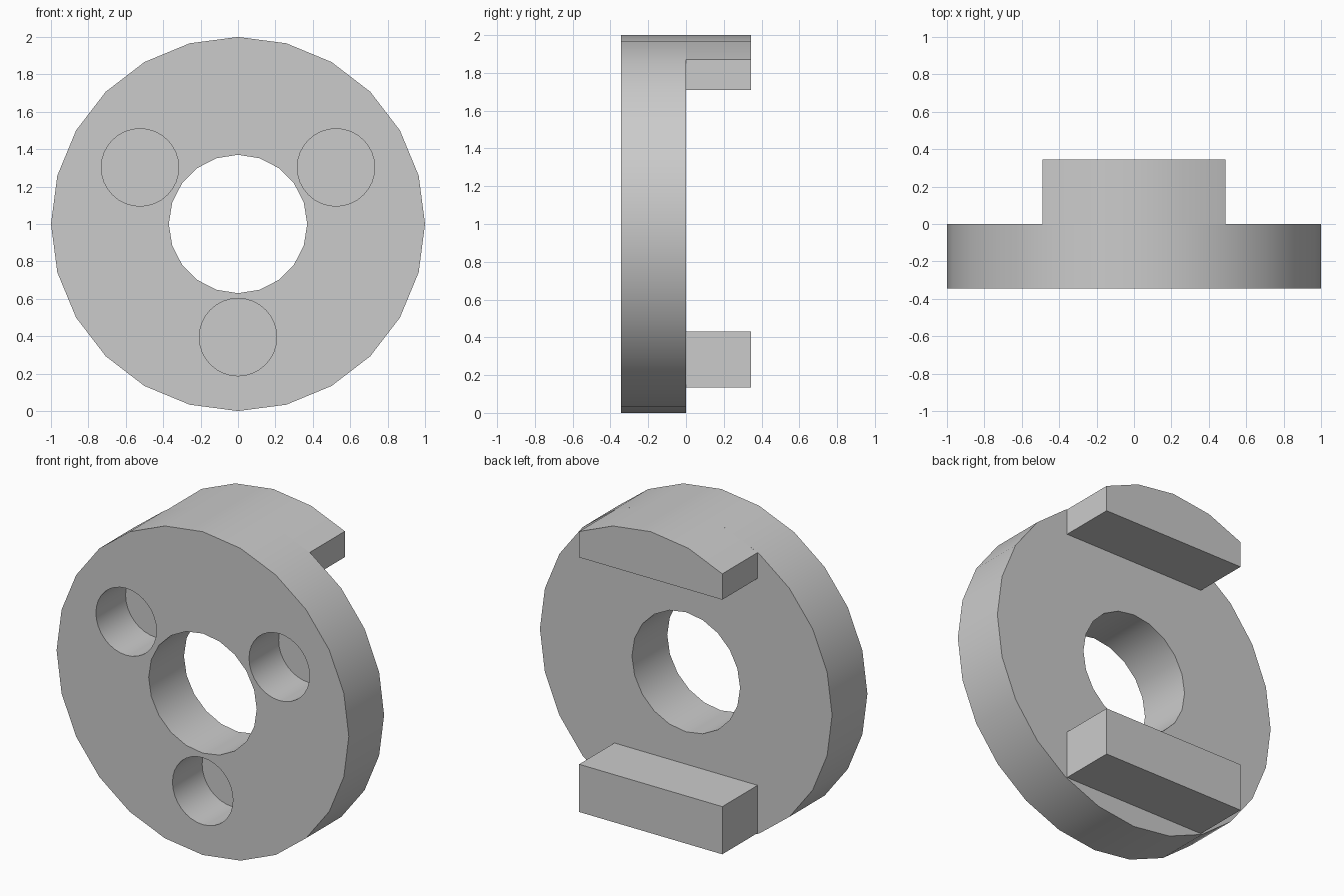
import bpy
import bmesh
from math import sin, cos, pi, radians

cube = bpy.data.objects.get("Cube")
if cube:
    bpy.data.objects.remove(cube, do_unlink=True)

DEPTH = 0.345      # thickness of the disc, and reach of the tabs
TAB_HALF = 0.49    # half width of the tabs
POCKET_DEPTH = 0.29

grey = bpy.data.materials.new("plain grey")
grey.use_nodes = True
grey.diffuse_color = (0.6, 0.6, 0.6, 1)
grey.node_tree.nodes["Principled BSDF"].inputs["Base Color"].default_value = (0.6, 0.6, 0.6, 1)


def ring(radius, sides, x=0, z=1):
    return [(x + radius * cos(2 * pi * i / sides), z + radius * sin(2 * pi * i / sides))
            for i in range(sides)]


def prism(name, outline, y0, y1):
    """Extrude an x-z outline from y0 to y1."""
    bm = bmesh.new()
    face = bm.faces.new([bm.verts.new((x, y0, z)) for x, z in outline])
    new = bmesh.ops.extrude_face_region(bm, geom=[face])["geom"]
    verts = [v for v in new if isinstance(v, bmesh.types.BMVert)]
    bmesh.ops.translate(bm, verts=verts, vec=(0, y1 - y0, 0))
    bmesh.ops.recalc_face_normals(bm, faces=bm.faces)
    mesh = bpy.data.meshes.new(name)
    bm.to_mesh(mesh)
    bm.free()
    obj = bpy.data.objects.new(name, mesh)
    bpy.context.collection.objects.link(obj)
    mesh.materials.append(grey)
    return obj


def cut(target, cutter):
    mod = target.modifiers.new(cutter.name, "BOOLEAN")
    mod.operation = "DIFFERENCE"
    mod.solver = "EXACT"
    mod.object = cutter
    bpy.context.view_layer.objects.active = target
    bpy.ops.object.modifier_apply(modifier=mod.name)
    bpy.data.objects.remove(cutter, do_unlink=True)


# Disc with a through bore and three blind pockets on the front
disc = prism("disc", ring(1, 24), -DEPTH, 0)
cut(disc, prism("bore_cutter", ring(0.37, 20), -1, 1))
for angle in (30, 150, 270):
    a = radians(angle)
    outline = ring(0.207, 32, 0.605 * cos(a), 1 + 0.605 * sin(a))
    cut(disc, prism("pocket_cutter", outline, -1, POCKET_DEPTH - DEPTH))

# Upper tab: its top continues the rim of the disc
rim = [p for p in ring(1, 24) if p[1] > 1.9]
upper_tab = prism("upper_tab", [(TAB_HALF, 1.71), (TAB_HALF, 1.87)] + rim
                  + [(-TAB_HALF, 1.87), (-TAB_HALF, 1.71)], 0, DEPTH)

# Lower tab: a plain bar
lower_tab = prism("lower_tab", [(-TAB_HALF, 0.135), (TAB_HALF, 0.135),
                                (TAB_HALF, 0.43), (-TAB_HALF, 0.43)], 0, DEPTH)

# Smooth the round walls, keep the edges sharp
for obj in (disc, upper_tab):
    bpy.ops.object.select_all(action="DESELECT")
    obj.select_set(True)
    bpy.context.view_layer.objects.active = obj
    bpy.ops.object.shade_smooth_by_angle(angle=radians(30))
